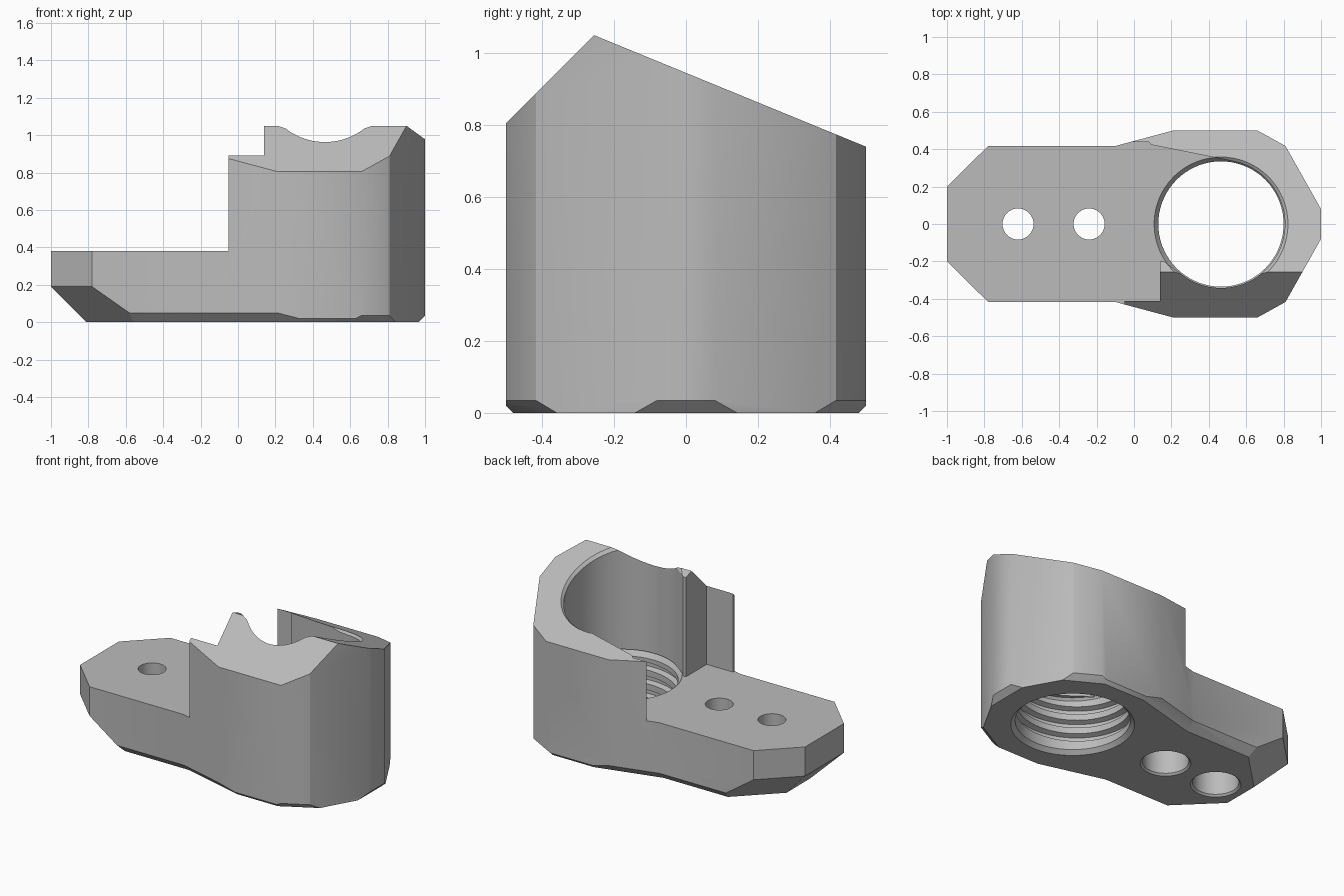
import bpy, bmesh, math
from mathutils import Vector

if "Cube" in bpy.data.objects:
    bpy.data.objects.remove(bpy.data.objects["Cube"])

BORE_X, BORE_R, STEPS = 0.465, 0.342, 72
ARM_TOP = 0.38


def make_object(name, bm):
    bmesh.ops.recalc_face_normals(bm, faces=bm.faces)
    mesh = bpy.data.meshes.new(name)
    bm.to_mesh(mesh)
    bm.free()
    ob = bpy.data.objects.new(name, mesh)
    bpy.context.collection.objects.link(ob)
    return ob


def loft(name, loops):
    """Closed solid through a list of equal-length point loops."""
    bm = bmesh.new()
    rings = [[bm.verts.new(p) for p in loop] for loop in loops]
    n = len(rings[0])
    for a, b in zip(rings, rings[1:]):
        for i in range(n):
            j = (i + 1) % n
            bm.faces.new((a[i], a[j], b[j], b[i]))
    bm.faces.new(rings[0][::-1])
    bm.faces.new(rings[-1])
    return make_object(name, bm)


def prism(name, outline, low, high):
    return loft(name, [[(x, y, z) for x, y in outline] for z in (low, high)])


def circle(cx, r, height):
    pts = []
    for i in range(STEPS):
        a = math.tau * i / STEPS
        y = r * math.sin(a)
        pts.append((cx + r * math.cos(a), y, height(y)))
    return pts


def lathe(name, cx, profile):
    return loft(name, [circle(cx, r, lambda y, z=z: z) for r, z in profile])


def slice_off(ob, point, normal):
    """Remove everything of a convex solid beyond a plane."""
    bm = bmesh.new()
    bm.from_mesh(ob.data)
    bmesh.ops.bisect_plane(bm, geom=bm.verts[:] + bm.edges[:] + bm.faces[:], dist=1e-5,
                           plane_co=point, plane_no=Vector(normal).normalized(),
                           clear_outer=True)
    bmesh.ops.holes_fill(bm, edges=[e for e in bm.edges if e.is_boundary])
    bmesh.ops.recalc_face_normals(bm, faces=bm.faces)
    bm.to_mesh(ob.data)
    bm.free()


def chamfered_block(name, half, chamfers, height):
    """Mirror a half outline in y, extrude it and chamfer its bottom edges."""
    outline = half + [(x, -y) for x, y in reversed(half)]
    ob = prism(name, outline, 0, height)
    sizes = chamfers + chamfers[-2::-1]
    for (x0, y0), (x1, y1), c in zip(outline, outline[1:] + outline[:1], sizes):
        if c:
            n = Vector((y1 - y0, x0 - x1)).normalized()
            slice_off(ob, (x0, y0, c), (n.x, n.y, -1))
    return ob


def boolean(ob, tool, operation):
    mod = ob.modifiers.new(operation.title(), 'BOOLEAN')
    mod.operation, mod.solver, mod.object = operation, 'EXACT', tool
    bpy.context.view_layer.objects.active = ob
    bpy.ops.object.modifier_apply(modifier=mod.name)
    bpy.data.objects.remove(tool)


def roof(y):
    return 0.945 - 0.41 * y


# Mounting arm: half outline runs counter-clockwise along the front
arm = chamfered_block("arm", [(-1, -0.2), (-0.78, -0.417), (0.3, -0.417)],
                      [0.19, 0.05, 0], 0.6)
slice_off(arm, (-1, 0, 0.19), (-1, 0, -1))

# Clamp head with a two-way sloping roof
body = chamfered_block("clamp_body",
                       [(-0.178, -0.397), (-0.1, -0.417), (0.21, -0.5), (0.66, -0.5),
                        (0.81, -0.417), (1, -0.08)],
                       [0, 0.05, 0.02, 0.035, 0, 0.035], 1.5)
slice_off(body, (0, 0, roof(0)), (0, 0.41, 1))
slice_off(body, (0, -0.5, 0.805), (0, -1, 1))
boolean(body, arm, 'UNION')

# Space above the arm, the side opening and the upper bore
arc = [(BORE_X + BORE_R * math.cos(math.radians(a)), BORE_R * math.sin(math.radians(a)))
       for a in range(231, 440, 4)]
opening = [(-1.5, -1), (-0.05, -1), (-0.05, -0.413), (0.14, -0.413), (0.14, -0.2), (0.16, -0.2)]
opening += arc + [(0.09, 0.424), (0.08, 0.438), (-0.05, 0.438), (-0.05, 1), (-1.5, 1)]
boolean(body, prism("opening_cutter", opening, ARM_TOP, 2), 'DIFFERENCE')

# Chamfer that follows the sloping rim of the bore
rim = loft("rim_cutter", [circle(BORE_X, BORE_R - 0.01, lambda y: roof(y) - 0.03),
                          circle(BORE_X, BORE_R + 0.025, lambda y: roof(y) + 0.01)])
boolean(body, rim, 'DIFFERENCE')

# Lower bore with a countersink at both ends
boolean(body, lathe("bore_cutter", BORE_X,
                    [(0.37, -0.01), (0.335, 0.025), (0.335, 0.35), (0.365, 0.39)]), 'DIFFERENCE')

# Screw thread in the lower bore
thread_loops = []
for i in range(int(3.1 * STEPS)):
    a = math.tau * (i + 0.37) / STEPS
    z = 0.05 + 0.09 * a / math.tau
    thread_loops.append([(BORE_X + r * math.cos(a), r * math.sin(a), z + dz)
                         for r, dz in ((0.32, -0.03), (0.367, -0.014), (0.367, 0.014), (0.32, 0.03))])
boolean(body, loft("thread_cutter", thread_loops), 'DIFFERENCE')

# Two counterbored bolt holes
for x in (-0.62, -0.24):
    boolean(body, lathe("bolt_cutter", x, [(0.157, -0.01), (0.135, 0.012), (0.135, 0.22),
                                           (0.083, 0.22), (0.083, 0.7)]), 'DIFFERENCE')

# Plain grey finish
grey = bpy.data.materials.new("plain_grey")
grey.use_nodes = True
color = (0.5, 0.5, 0.5, 1)
grey.diffuse_color = color
grey.node_tree.nodes["Principled BSDF"].inputs["Base Color"].default_value = color
body.data.materials.clear()
body.data.materials.append(grey)

bpy.ops.object.select_all(action='DESELECT')
body.select_set(True)
bpy.context.view_layer.objects.active = body
bpy.ops.object.shade_smooth_by_angle(angle=math.radians(30))
